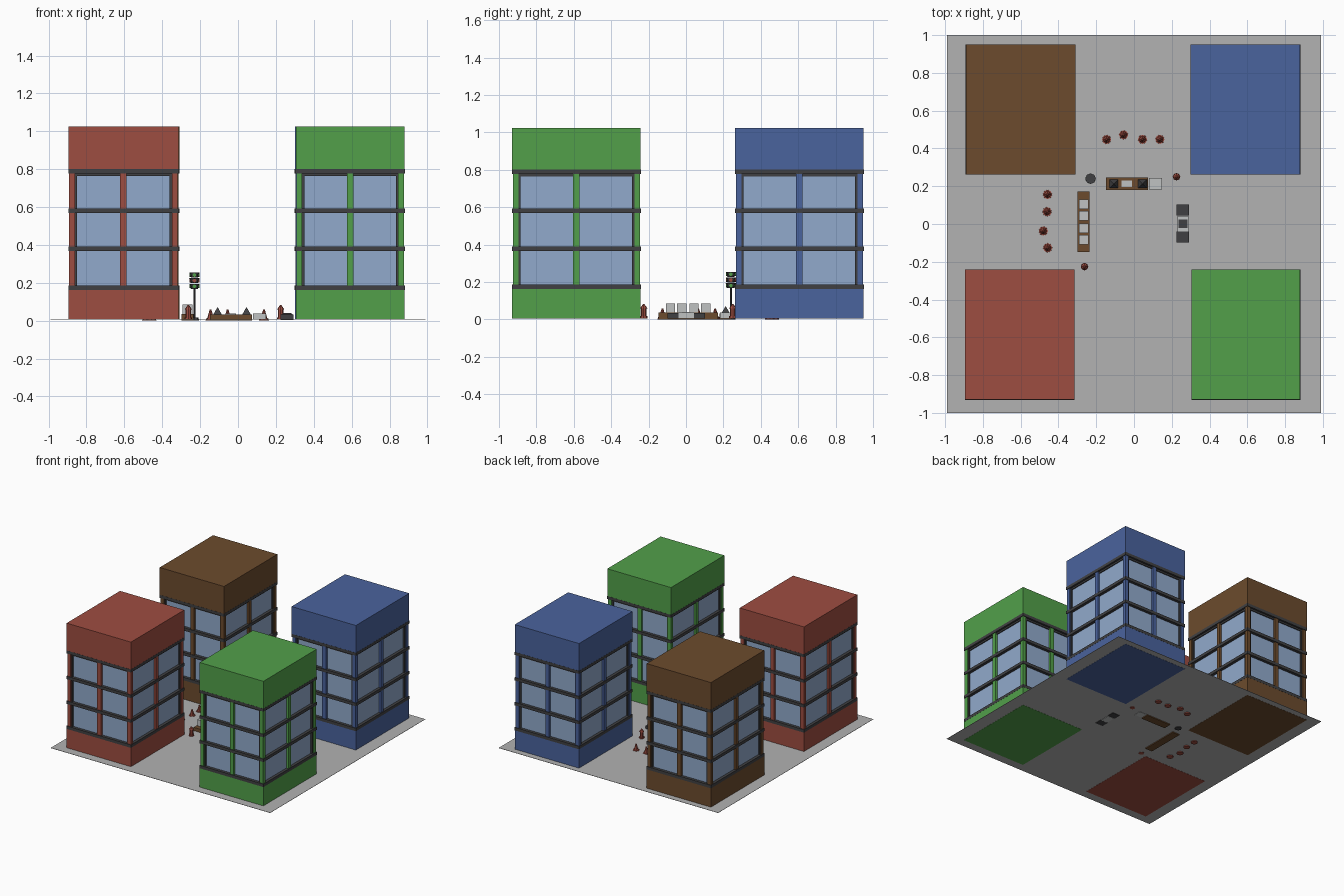
import bpy
import math

if "Cube" in bpy.data.objects:
    bpy.data.objects.remove(bpy.data.objects["Cube"])


def material(name, r, g, b):
    """Flat colour given as sRGB 0-255, stored as linear."""
    m = bpy.data.materials.new(name)
    m.diffuse_color = [((c / 255 + 0.055) / 1.055) ** 2.4 for c in (r, g, b)] + [1]
    m.use_nodes = True
    m.node_tree.nodes["Principled BSDF"].inputs["Base Color"].default_value = m.diffuse_color
    return m


red = material("brick red", 158, 77, 65)
green = material("green", 82, 160, 74)
blue = material("blue", 74, 99, 157)
brown = material("brown", 108, 75, 45)
glass = material("window blue", 145, 170, 204)
dark = material("dark grey", 64, 64, 66)
paving = material("paving grey", 178, 178, 178)
light = material("light grey", 192, 194, 194)


def box(name, x0, x1, y0, y1, z0, z1, mat):
    bpy.ops.mesh.primitive_cube_add(size=1, location=((x0 + x1) / 2, (y0 + y1) / 2, (z0 + z1) / 2))
    o = bpy.context.object
    o.name = name
    o.scale = (x1 - x0, y1 - y0, z1 - z0)
    o.data.materials.append(mat)
    return o


def cone(name, x, y, z0, z1, r0, r1, mat, sides=8, rot=(0, 0, 0)):
    bpy.ops.mesh.primitive_cone_add(vertices=sides, radius1=r0, radius2=r1, depth=z1 - z0,
                                    location=(x, y, (z0 + z1) / 2), rotation=rot)
    o = bpy.context.object
    o.name = name
    o.data.materials.append(mat)
    return o


# Tower block: solid base and top, recessed glass, columns and dark floor bands
def tower(name, x0, x1, y0, y1, mat):
    lo, hi, top = 0.18, 0.79, 1.025

    def inset(part, d, z0, z1, m):
        box(f"{name}_{part}", x0 + d, x1 - d, y0 + d, y1 - d, z0, z1, m)

    inset("base", 0, 0.006, lo, mat)
    inset("top", 0, hi, top, mat)
    inset("glass", 0.022, lo, hi, glass)
    for i, z in enumerate((0.163, 0.367, 0.569, 0.778)):
        inset(f"floor_band_{i}", -0.001, z, z + 0.024, dark)
    # corner columns with a dark window frame behind them
    for sx in (0, 1):
        for sy in (0, 1):
            for part, d, w, m in (("column", 0.004, 0.034, mat), ("frame", 0.012, 0.046, dark)):
                xa = (x0 + d, x0 + w) if sx == 0 else (x1 - w, x1 - d)
                ya = (y0 + d, y0 + w) if sy == 0 else (y1 - w, y1 - d)
                box(f"{name}_{part}", *xa, *ya, lo, hi, m)
    # middle columns, running through the block to opposite faces
    cx, cy = (x0 + x1) / 2, (y0 + y1) / 2
    box(f"{name}_mid_column_y", cx - 0.017, cx + 0.017, y0 + 0.004, y1 - 0.004, lo, hi, mat)
    box(f"{name}_mid_column_x", x0 + 0.004, x1 - 0.004, cy - 0.017, cy + 0.017, lo, hi, mat)
    # dark lintel under the top band
    inset("lintel", 0.014, 0.765, 0.79, dark)


tower("red_tower", -0.895, -0.315, -0.93, -0.242, red)
tower("green_tower", 0.305, 0.88, -0.93, -0.242, green)
tower("blue_tower", 0.30, 0.88, 0.262, 0.95, blue)
tower("brown_tower", -0.89, -0.31, 0.262, 0.95, brown)

# Paved ground sheet
box("pavement", -0.99, 0.99, -1, 1, 0.007, 0.009, paving)

# Traffic cones
for x, y in ((-0.145, 0.447), (-0.055, 0.472), (0.045, 0.448), (0.137, 0.448),
             (-0.458, 0.156), (-0.46, 0.065), (-0.48, -0.037), (-0.457, -0.126)):
    cone("cone_base", x, y, 0, 0.012, 0.026, 0.024, red)
    cone("cone_body", x, y, 0.012, 0.06, 0.018, 0.004, red)

# Hydrants
for x, y in ((0.225, 0.25), (-0.262, -0.226)):
    cone("hydrant_base", x, y, 0.005, 0.018, 0.020, 0.020, red)
    cone("hydrant_body", x, y, 0.018, 0.06, 0.014, 0.014, red)
    cone("hydrant_cap", x, y, 0.06, 0.082, 0.019, 0.004, red)

# Long display table with pyramids and a white box at its end
box("table", -0.147, 0.075, 0.18, 0.245, 0, 0.032, brown)
box("table_box", 0.08, 0.147, 0.183, 0.243, 0.005, 0.037, light)
for x in (-0.108, 0.045):
    cone("pyramid", x, 0.212, 0.032, 0.07, 0.032, 0.002, dark, 4, (0, 0, math.pi / 4))
box("table_plate", -0.065, -0.01, 0.195, 0.23, 0.032, 0.038, light)

# Side table with four white crates
box("side_table", -0.298, -0.235, -0.147, 0.172, 0, 0.036, brown)
for y in (-0.083, -0.022, 0.043, 0.105):
    box("crate", -0.292, -0.24, y - 0.025, y + 0.025, 0.036, 0.086, light)

# Low bench: two dark seats with a light block between
for y in (-0.07, 0.073):
    box("bench_seat", 0.225, 0.292, y - 0.029, y + 0.029, 0.004, 0.034, dark)
box("bench_block", 0.23, 0.288, -0.04, 0.042, 0.004, 0.036, light)
box("bench_plate", 0.236, 0.282, -0.022, 0.024, 0.036, 0.04, dark)

# Traffic light: pole and three tapered drums with lamps on four sides
tx, ty = -0.23, 0.24
cone("signal_base", tx, ty, 0, 0.016, 0.026, 0.02, dark)
cone("signal_pole", tx, ty, 0.016, 0.17, 0.005, 0.005, dark)
for z, lamp in ((0.168, green), (0.198, red), (0.228, green)):
    cone("signal_head", tx, ty, z, z + 0.027, 0.019, 0.028, dark)
    for k in range(4):
        a = k * math.pi / 2
        bpy.ops.mesh.primitive_cylinder_add(
            vertices=10, radius=0.010, depth=0.006,
            location=(tx + 0.023 * math.cos(a), ty + 0.023 * math.sin(a), z + 0.013),
            rotation=(0, math.pi / 2, a))
        bpy.context.object.name = "signal_lamp"
        bpy.context.object.data.materials.append(lamp)
